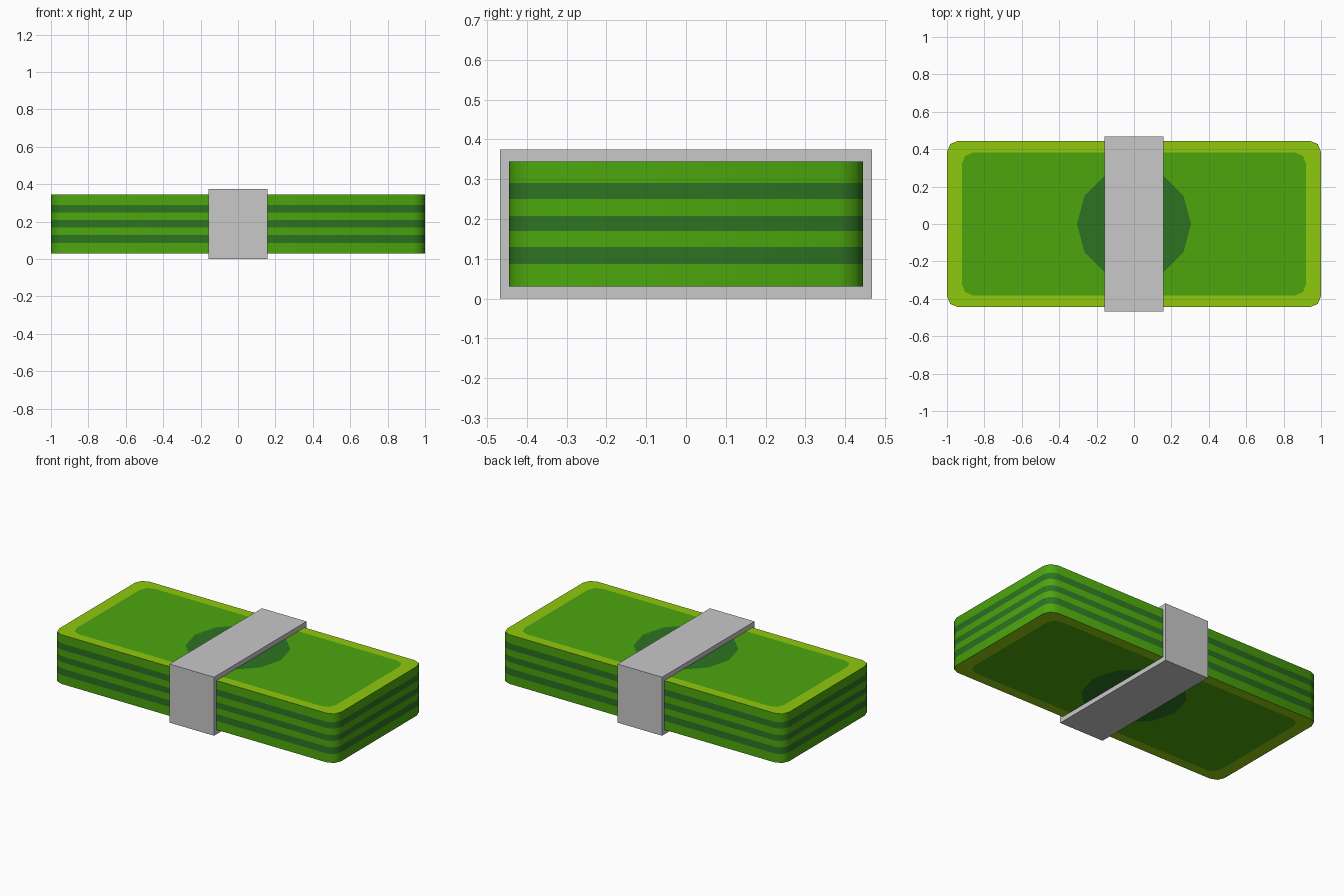
import bpy, bmesh, math

cube = bpy.data.objects.get("Cube")
if cube:
    bpy.data.objects.remove(cube, do_unlink=True)


def material(name, color):
    m = bpy.data.materials.new(name)
    m.use_nodes = True
    m.diffuse_color = (*color, 1)
    m.node_tree.nodes["Principled BSDF"].inputs["Base Color"].default_value = (*color, 1)
    return m


GREEN = material("note green", (0.072, 0.381, 0.004))
DARK = material("dark green", (0.026, 0.171, 0.016))
LIME = material("lime border", (0.279, 0.578, 0.004))
GREY = material("paper grey", (0.578, 0.578, 0.578))


def rounded_rect(hx, hy, r):
    """Outline with three points on each rounded corner."""
    pts = []
    for q, (sx, sy) in enumerate([(1, 1), (-1, 1), (-1, -1), (1, -1)]):
        for k in range(3):
            a = math.radians(90 * q + 45 * k)
            pts.append((sx * (hx - r) + r * math.cos(a), sy * (hy - r) + r * math.sin(a)))
    return pts


def circle(r, n=12):
    return [(r * math.cos(math.tau * i / n), r * math.sin(math.tau * i / n)) for i in range(n)]


def finish(bm, name, mats):
    bmesh.ops.recalc_face_normals(bm, faces=bm.faces)
    me = bpy.data.meshes.new(name)
    bm.to_mesh(me)
    bm.free()
    for m in mats:
        me.materials.append(m)
    ob = bpy.data.objects.new(name, me)
    bpy.context.collection.objects.link(ob)
    return ob


# Stack of notes: striped sides, with border and medallion on both caps
levels = [0.03, 0.087, 0.13, 0.17, 0.208, 0.25, 0.29, 0.345]
outer = rounded_rect(1.0, 0.445, 0.06)
inner = rounded_rect(0.92, 0.382, 0.06)
medal = circle(0.305)

outlines = [(medal, levels[0]), (inner, levels[0])]
outlines += [(outer, z) for z in levels]
outlines += [(inner, levels[-1]), (medal, levels[-1])]
stripes = [i % 2 for i in range(len(levels) - 1)]
strip_mats = [0, 2] + stripes + [2, 0]

bm = bmesh.new()
rings = [[bm.verts.new((x, y, z)) for x, y in pts] for pts, z in outlines]
for low, high, mat in zip(rings, rings[1:], strip_mats):
    for i in range(len(low)):
        j = (i + 1) % len(low)
        bm.faces.new((low[i], low[j], high[j], high[i])).material_index = mat
for ring in (rings[0], rings[-1]):
    bm.faces.new(ring).material_index = 1
stack = finish(bm, "note_stack", [GREEN, DARK, LIME])

bpy.ops.object.select_all(action="DESELECT")
stack.select_set(True)
bpy.context.view_layer.objects.active = stack
bpy.ops.object.shade_smooth_by_angle(angle=math.radians(60))

# Paper band wrapped around the middle
bm = bmesh.new()
bmesh.ops.create_cube(bm, size=1)
for v in bm.verts:
    v.co = (v.co.x * 0.316, v.co.y * 0.936, (v.co.z + 0.5) * 0.375)
finish(bm, "paper_band", [GREY])
